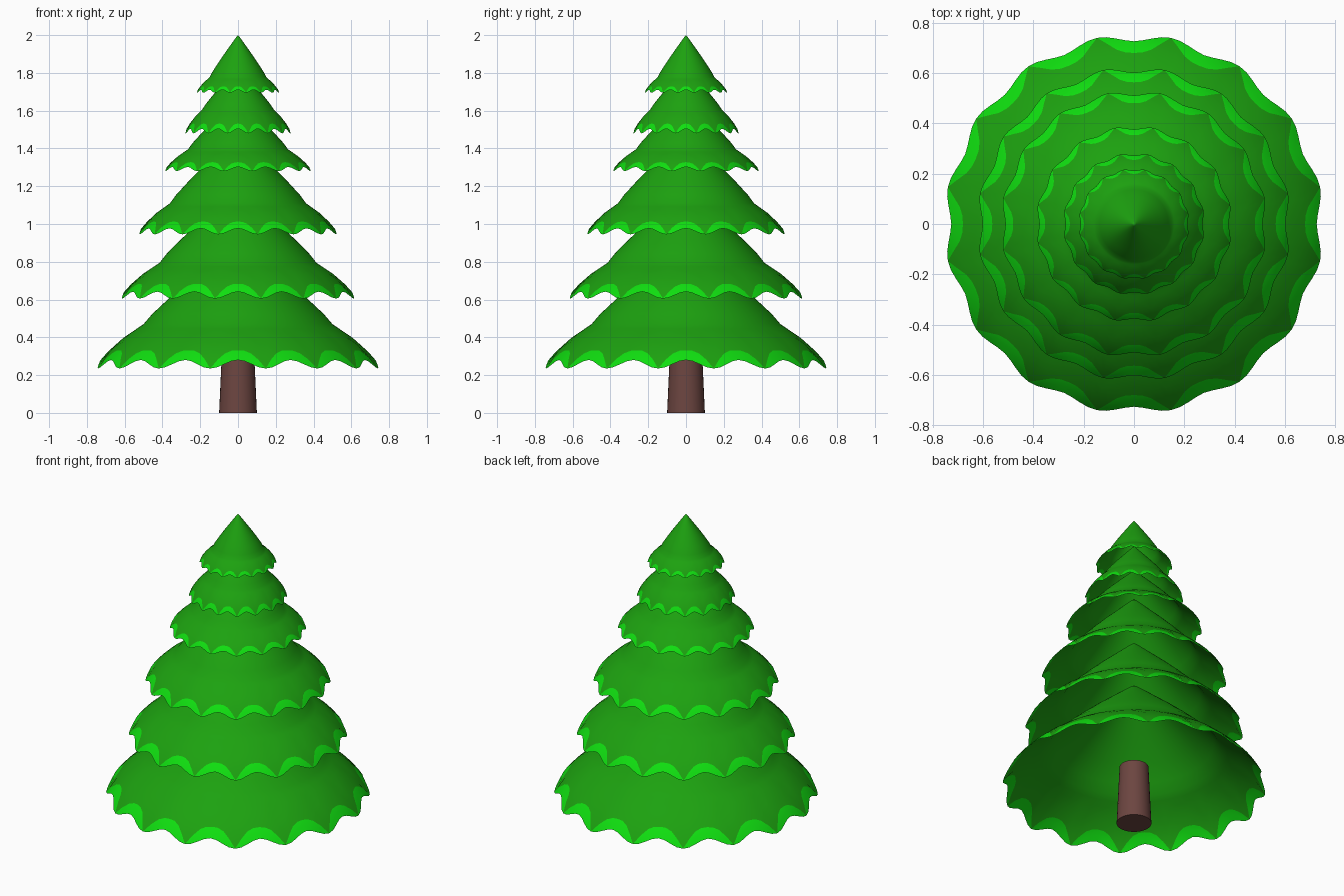
import bpy, bmesh
from math import sin, cos, pi, radians

if "Cube" in bpy.data.objects:
    bpy.data.objects.remove(bpy.data.objects["Cube"])

SCALLOPS, STEPS = 16, 8


def material(name, rgb):
    m = bpy.data.materials.new(name)
    m.diffuse_color = (*rgb, 1)
    m.use_nodes = True
    m.node_tree.nodes["Principled BSDF"].inputs["Base Color"].default_value = m.diffuse_color
    return m


green = material("needle_green", (0.012, 0.36, 0.005))
bright = material("tip_green", (0.005, 0.74, 0.005))
brown = material("bark_brown", (0.15, 0.06, 0.052))


def finish(name, bm, mats, angle):
    me = bpy.data.meshes.new(name)
    bm.to_mesh(me)
    bm.free()
    ob = bpy.data.objects.new(name, me)
    bpy.context.collection.objects.link(ob)
    for m in mats:
        me.materials.append(m)
    bpy.ops.object.select_all(action='DESELECT')
    ob.select_set(True)
    bpy.context.view_layer.objects.active = ob
    bpy.ops.object.shade_smooth_by_angle(angle=radians(angle))
    return ob


# Flared skirt profile from crease to tip: (s, radius fraction, drop fraction)
FLARE = [(0, 0, 0), (.4, .42, .31), (.7, .74, .62), (.85, .9, .82), (1, 1, 1)]
# Cone above the crease: (height fraction, radius fraction)
CONE = [(.96, .055), (.88, .14), (.7, .33), (.5, .54), (.3, .74), (.12, .91)]


def flare(s):
    for (a, r0, d0), (b, r1, d1) in zip(FLARE, FLARE[1:]):
        if s <= b + 1e-6:
            t = (s - a) / (b - a)
            return r0 + (r1 - r0) * t, d0 + (d1 - d0) * t
    return 1, 1


def tier(name, rim_r, rim_z, crease_r, crease_z, apex_z):
    bm = bmesh.new()
    n = SCALLOPS * STEPS
    apex = bm.verts.new((0, 0, apex_z))
    rows = []

    def add_row(point):
        row = []
        for i in range(n):
            a = 2 * pi * i / n
            u = ((i + STEPS / 2) % STEPS) / (STEPS / 2) - 1   # 0 at notch, -1 at tip
            r, z = point(u)
            row.append(bm.verts.new((r * cos(a), r * sin(a), z)))
        rows.append(row)

    def on_flare(s):
        fr, fd = flare(s)
        return crease_r + (rim_r - crease_r) * fr, crease_z + (rim_z - crease_z) * fd

    def patch_top(u):
        return 1 - .33 * (1 - abs(u) ** 2.5)

    def rim(u):
        return 1 - .16 * (.5 + .5 * cos(pi * u))

    for h, f in CONE:
        add_row(lambda u: (crease_r * f, crease_z + (apex_z - crease_z) * h))
    for k in range(5):
        add_row(lambda u: on_flare(patch_top(u) * k / 5 if k > 2 else .134 * k))
    add_row(lambda u: on_flare(patch_top(u)))
    add_row(lambda u: on_flare((patch_top(u) + rim(u)) / 2))
    add_row(lambda u: on_flare(rim(u)))

    for i in range(n):
        j = (i + 1) % n
        bm.faces.new((apex, rows[0][i], rows[0][j]))
        for k in range(len(rows) - 1):
            f = bm.faces.new((rows[k][i], rows[k + 1][i], rows[k + 1][j], rows[k][j]))
            f.material_index = int(k >= len(rows) - 3)   # light scalloped tips
    bmesh.ops.remove_doubles(bm, verts=bm.verts[:], dist=1e-5)
    finish(name, bm, (green, bright), 60)


# Six stacked skirts: rim radius, rim z, crease radius, crease z, apex z
TIERS = [
    (.755, .235, .50, .47, .91),
    (.625, .605, .415, .795, 1.19),
    (.53, .945, .36, 1.11, 1.48),
    (.39, 1.28, .265, 1.395, 1.67),
    (.282, 1.48, .19, 1.605, 1.83),
    (.22, 1.695, .15, 1.777, 2.0),
]
for i, t in enumerate(TIERS):
    tier(f"branch_tier_{i + 1}", *t)

# Tapered trunk
bm = bmesh.new()
bmesh.ops.create_cone(bm, cap_ends=True, segments=32, radius1=.1, radius2=.083, depth=.37)
bmesh.ops.translate(bm, verts=bm.verts[:], vec=(0, 0, .185))
finish("trunk", bm, (brown,), 40)
